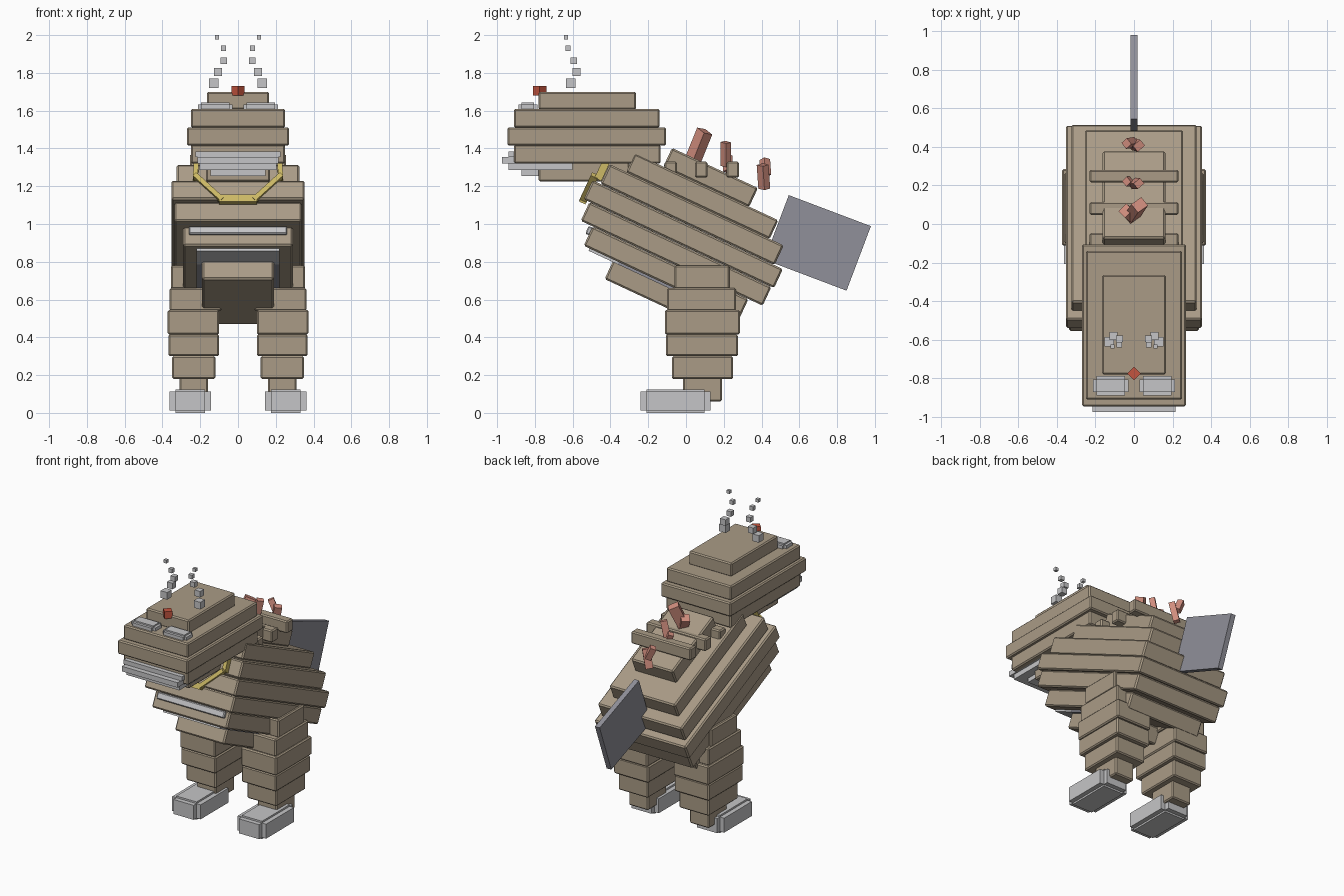
import bpy, bmesh, math
from mathutils import Matrix, Vector

cube = bpy.data.objects.get("Cube")
if cube:
    bpy.data.objects.remove(cube)


def material(name, rgb):
    m = bpy.data.materials.new(name)
    m.use_nodes = True
    m.diffuse_color = (*rgb, 1)
    m.node_tree.nodes["Principled BSDF"].inputs["Base Color"].default_value = (*rgb, 1)
    return m


TAN = material("tan hide", (0.40, 0.33, 0.24))
PALE = material("pale grey", (0.56, 0.56, 0.57))
SLATE = material("slate grey", (0.28, 0.28, 0.32))
RED = material("red gem", (0.55, 0.09, 0.05))
PINK = material("pink crystal", (0.64, 0.27, 0.21))
YELLOW = material("yellow collar", (0.60, 0.48, 0.13))

TILT = Matrix.Rotation(math.radians(-25), 4, 'X')
LEVEL = Matrix.Identity(4)


def box(name, mat, x, y, z, frame=LEVEL, bevel=0.0):
    """Box spanning the x, y and z ranges, placed in the given frame."""
    size = Vector((x[1] - x[0], y[1] - y[0], z[1] - z[0]))
    mid = Vector((x[0] + x[1], y[0] + y[1], z[0] + z[1])) / 2
    bm = bmesh.new()
    bmesh.ops.create_cube(bm, size=1, matrix=Matrix.Diagonal((*size, 1)))
    mesh = bpy.data.meshes.new(name)
    bm.to_mesh(mesh)
    bm.free()
    mesh.materials.append(mat)
    ob = bpy.data.objects.new(name, mesh)
    bpy.context.collection.objects.link(ob)
    ob.matrix_world = frame @ Matrix.Translation(mid)
    if bevel:
        mod = ob.modifiers.new("bevel", 'BEVEL')
        mod.width = bevel
        mod.segments = 1
    return ob


def wide(name, mat, half, y, z, frame=LEVEL, bevel=0.0):
    return box(name, mat, (-half, half), y, z, frame, bevel)


def notched(name, mat, x, y, z, step, rise):
    """Box with stepped corners, made of three crossing boxes."""
    def cut(r, d):
        return (r[0] + d, r[1] - d)
    box(name + "_wide", mat, x, cut(y, step), cut(z, rise))
    box(name + "_long", mat, cut(x, step), y, cut(z, rise))
    box(name + "_tall", mat, cut(x, step), cut(y, step), z)


def centred(name, mat, at, size, rot):
    """Box of a given size, centred at a point and turned."""
    h = [s / 2 for s in size]
    return box(name, mat, (-h[0], h[0]), (-h[1], h[1]), (-h[2], h[2]),
               Matrix.Translation(at) @ rot)


# Tilted body: half width, front, back, bottom, top of each slab
for i, (half, front, back, low, high) in enumerate([
        (0.19, -0.69, -0.12, 0.464, 0.572),
        (0.29, -0.865, 0.045, 0.577, 0.685),
        (0.337, -0.935, 0.128, 0.69, 0.795),
        (0.353, -0.969, 0.143, 0.80, 0.907),
        (0.325, -0.923, 0.094, 0.912, 1.022),
        (0.255, -0.826, 0.012, 1.025, 1.131),
        (0.162, -0.66, -0.158, 1.133, 1.24)]):
    wide(f"body_slab_{i}", TAN, half, (front, back), (low - 0.004, high), TILT, 0.009)

# Belly plates
wide("chest_plate", PALE, 0.26, (-0.885, -0.8), (0.635, 0.68), TILT, 0.006)
wide("belly_plate_front", PALE, 0.22, (-0.83, -0.66), (0.56, 0.58), TILT)
wide("belly_plate_rear", SLATE, 0.22, (-0.66, -0.15), (0.56, 0.58), TILT)

# Cross bars along the spine
for i, y in enumerate((-0.08, 0.08, 0.248)):
    wide(f"spine_bar_{i}", TAN, 0.23, (y - 0.033, y + 0.033), (1.245, 1.33), LEVEL, 0.008)

# Back crystals: centre y and z, thickness, length, lean
for i, (y, z, t, length, lean) in enumerate([
        (0.07, 1.42, 0.07, 0.16, -22), (0.21, 1.37, 0.045, 0.13, 0), (0.41, 1.25, 0.05, 0.13, 4)]):
    turn = Matrix.Rotation(math.radians(lean), 4, 'X')
    spin = Matrix.Rotation(math.radians(40), 4, 'Z')
    centred(f"crystal_{i}_main", PINK, (0.01, y, z), (t, t * 0.8, length),
            turn @ Matrix.Rotation(math.radians(14), 4, 'Y') @ spin)
    side = 0.05 if i == 2 else -0.05
    centred(f"crystal_{i}_side", PINK, (-0.02, y + (0.01 if i else -0.02), z + side),
            (t * 0.8, t * 0.8, length * 0.7),
            turn @ Matrix.Rotation(math.radians(-25), 4, 'Y') @ spin)

# Tail fin
centred("tail_fin", SLATE, (0, 0.697, 0.90), (0.036, 0.465, 0.365),
        Matrix.Rotation(math.radians(-20.7), 4, 'X'))

# Collar on the tilted chest
wide("collar_bar", YELLOW, 0.1, (-0.985, -0.95), (0.775, 0.815), TILT)
for side, tag in ((1, "left"), (-1, "right")):
    def strap(name, a, b):
        a, b = Vector(a), Vector(b)
        d = b - a
        rot = Matrix.Rotation(math.atan2(d.x, d.z), 4, 'Y')
        centred(name, YELLOW, TILT @ ((a + b) / 2), (0.026, 0.04, d.length + 0.015),
                TILT @ rot)
    strap(f"collar_strap_{tag}", (side * 0.09, -0.972, 0.795), (side * 0.225, -0.965, 0.93))
    strap(f"collar_end_{tag}", (side * 0.225, -0.945, 0.93), (side * 0.222, -0.945, 1.015))

# Head slabs: half width, front, back, bottom, top
for i, (half, front, back, low, high) in enumerate([
        (0.17, -0.78, -0.3, 1.225, 1.33),
        (0.25, -0.91, -0.135, 1.32, 1.42),
        (0.27, -0.945, -0.105, 1.415, 1.512),
        (0.25, -0.91, -0.14, 1.51, 1.61),
        (0.165, -0.78, -0.265, 1.605, 1.70)]):
    wide(f"head_slab_{i}", TAN, half, (front, back), (low, high), LEVEL, 0.008)

# Teeth
wide("teeth_upper", PALE, 0.225, (-0.94, -0.6), (1.355, 1.385))
wide("teeth_middle", PALE, 0.215, (-0.975, -0.6), (1.32, 1.355))
wide("teeth_lower", PALE, 0.205, (-0.94, -0.6), (1.285, 1.32))
wide("teeth_bottom", PALE, 0.145, (-0.87, -0.7), (1.255, 1.287))

# Forehead gem
centred("forehead_gem", RED, (0, -0.775, 1.705), (0.05, 0.05, 0.05),
        Matrix.Rotation(math.radians(45), 4, 'Z'))

# Eyes, smoke puffs, legs and feet, mirrored
for side, tag in ((1, "left"), (-1, "right")):
    def span(a, b):
        return tuple(sorted((side * a, side * b)))

    notched(f"eye_{tag}", PALE, span(0.028, 0.213), (-0.888, -0.787), (1.59, 1.642), 0.018, 0.01)

    for i, (x, y, z, s) in enumerate([
            (0.128, -0.61, 1.745, 0.05), (0.107, -0.58, 1.805, 0.042),
            (0.075, -0.595, 1.865, 0.035), (0.077, -0.625, 1.93, 0.028),
            (0.112, -0.635, 1.989, 0.022)]):
        centred(f"smoke_puff_{tag}_{i}", PALE, (side * x, y, z), (s, s, s), LEVEL)

    for i, (inner, outer, front, back, low, high) in enumerate([
            (0.16, 0.31, -0.015, 0.19, 0.06, 0.19),
            (0.12, 0.35, -0.075, 0.25, 0.18, 0.30),
            (0.10, 0.368, -0.107, 0.275, 0.30, 0.415),
            (0.10, 0.373, -0.112, 0.285, 0.415, 0.545),
            (0.087, 0.362, -0.10, 0.265, 0.54, 0.66),
            (0.12, 0.356, -0.06, 0.23, 0.655, 0.78)]):
        box(f"leg_{tag}_{i}", TAN, span(inner, outer), (front, back), (low, high), LEVEL, 0.008)

    notched(f"foot_{tag}", PALE, span(0.143, 0.363), (-0.24, 0.13), (0.0, 0.125), 0.032, 0.012)
